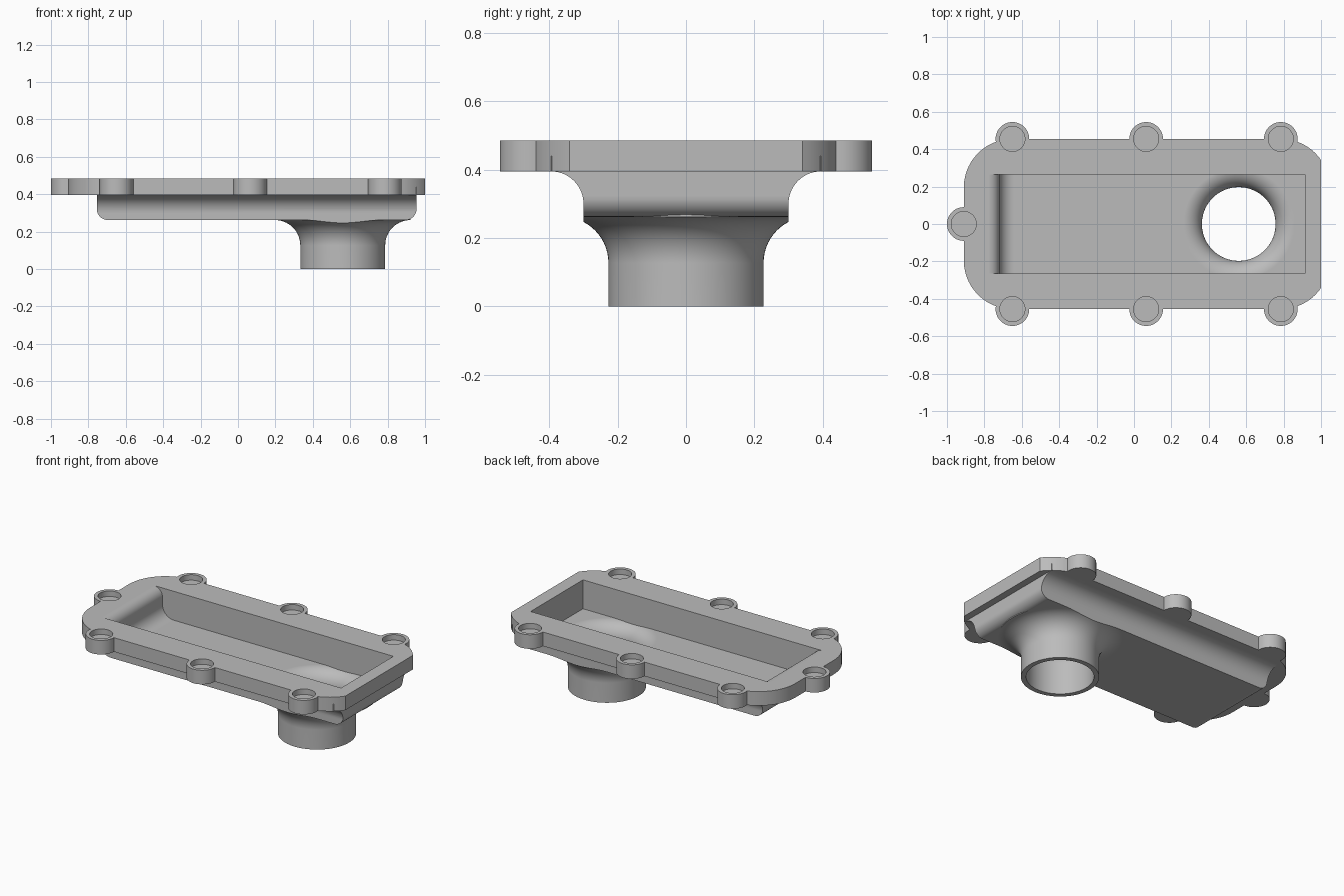
import bpy, bmesh
from math import sin, cos, pi, radians, sqrt
from mathutils import Matrix, Vector

cube = bpy.data.objects.get("Cube")
if cube:
    bpy.data.objects.remove(cube, do_unlink=True)

grey = bpy.data.materials.new("plain grey")
grey.use_nodes = True
colour = (0.5, 0.5, 0.5, 1)
grey.diffuse_color = colour
grey.node_tree.nodes["Principled BSDF"].inputs["Base Color"].default_value = colour

UNDER, TOP = 0.395, 0.485      # flange underside and top
FLOOR, BASE = 0.30, 0.262      # inside floor and outside bottom of the tray
PIPE_X = 0.56


def arc(cx, cy, r, start, end, n=14):
    """Points along an arc, angles in degrees."""
    angles = [radians(start + (end - start) * i / n) for i in range(n + 1)]
    return [(cx + r * cos(a), cy + r * sin(a)) for a in angles]


def finish(bm, name):
    bmesh.ops.remove_doubles(bm, verts=bm.verts, dist=1e-5)
    bmesh.ops.recalc_face_normals(bm, faces=bm.faces)
    mesh = bpy.data.meshes.new(name)
    bm.to_mesh(mesh)
    bm.free()
    mesh.materials.append(grey)
    ob = bpy.data.objects.new(name, mesh)
    bpy.context.collection.objects.link(ob)
    return ob


def prism(name, outline, place, lo, hi):
    """Extrude a 2D outline from lo to hi; place maps (u, v, depth) to x, y, z."""
    bm = bmesh.new()
    face = bm.faces.new([bm.verts.new(place(u, v, lo)) for u, v in outline])
    moved = bmesh.ops.extrude_face_region(bm, geom=[face])["geom"]
    shift = Vector(place(0, 0, hi)) - Vector(place(0, 0, lo))
    bmesh.ops.translate(bm, vec=shift,
                        verts=[g for g in moved if isinstance(g, bmesh.types.BMVert)])
    return finish(bm, name)


def along_x(u, v, d): return (d, u, v)
def along_y(u, v, d): return (u, d, v)
def along_z(u, v, d): return (u, v, d)


def box(name, x, y, z):
    return prism(name, [(x[0], y[0]), (x[1], y[0]), (x[1], y[1]), (x[0], y[1])], along_z, *z)


def disc(name, x, y, r, lo, hi):
    return prism(name, arc(x, y, r, 0, 360, 48)[:-1], along_z, lo, hi)


def lathe(name, profile, n=72):
    """Spin a radius/height profile, closed at both ends, about the pipe axis."""
    bm = bmesh.new()
    rings = [[bm.verts.new((PIPE_X + r * cos(2 * pi * i / n), r * sin(2 * pi * i / n), z))
              for i in range(n)] for r, z in profile]
    for a, b in zip(rings, rings[1:]):
        for i in range(n):
            j = (i + 1) % n
            bm.faces.new((a[i], a[j], b[j], b[i]))
    bm.faces.new(rings[0])
    bm.faces.new(rings[-1])
    return finish(bm, name)


def combine(ob, other, operation):
    """Apply a boolean and throw the second solid away."""
    mod = ob.modifiers.new("combine", 'BOOLEAN')
    mod.operation, mod.solver, mod.object = operation, 'EXACT', other
    graph = bpy.context.evaluated_depsgraph_get()
    mesh = bpy.data.meshes.new_from_object(ob.evaluated_get(graph))
    ob.modifiers.clear()
    ob.data = mesh
    bpy.data.objects.remove(other, do_unlink=True)


# Flange: rounded corners, cut straight at the pipe end
R, CY, LX, RX = 0.26, 0.195, -0.65, 0.785
clip = 90 - 55.8
half = arc(RX, CY, R, clip, 90) + arc(LX, CY, R, 90, 180)
half[0] = (1.0, CY + sqrt(R * R - (1 - RX) ** 2))
outline = half + [(x, -y) for x, y in reversed(half)]
cover = prism("gearbox_cover", outline, along_z, UNDER, TOP)

# Bolt bosses around the rim
bolts = [(x, s * 0.455) for x in (LX, 0.065, RX) for s in (-1, 1)] + [(-0.91, 0)]
for x, y in bolts:
    combine(cover, disc("bolt_boss", x, y, 0.09, UNDER, TOP), 'UNION')

# Tray: concave flared sides, with the bottom edge rounded at both ends
side = [(0.3, BASE)] + arc(0.395, FLOOR, 0.095, 180, 90) + [(0.395, 0.44)]
tray = prism("tray", side + [(-y, z) for y, z in reversed(side)], along_x, -0.755, 0.955)
ends = (arc(-0.695, BASE + 0.06, 0.06, 180, 270) + arc(0.895, BASE + 0.06, 0.06, 270, 360)
        + [(0.955, 0.5), (-0.755, 0.5)])
combine(tray, prism("tray_ends", ends, along_y, -0.5, 0.5), 'INTERSECT')

# Outlet pipe flaring into the tray bottom, trimmed at the tray sides
FR = 0.135
flare = [(0.227, 0)] + arc(0.227 + FR, BASE - FR, FR, 180, 90) + [(0.227 + FR, 0.28)]
pipe = lathe("outlet_pipe", flare)
combine(pipe, box("pipe_trim", (0, 0.95), (-0.3, 0.3), (-0.1, 0.4)), 'INTERSECT')
combine(tray, pipe, 'UNION')
combine(cover, tray, 'UNION')

# Tray cavity: square at the pipe end, an S-shaped ramp at the other
ramp = (arc(-0.78, TOP - 0.06, 0.06, 90, 0) + arc(-0.64, FLOOR + 0.08, 0.08, 180, 270))
cavity = [(-0.78, TOP + 0.1)] + ramp + [(0.915, FLOOR), (0.915, TOP + 0.1)]
combine(cover, prism("cavity", cavity, along_y, -0.265, 0.265), 'DIFFERENCE')

# Pipe bore with a rounded mouth in the tray floor
IR = 0.10
bore = [(0.197, -0.1)] + arc(0.197 + IR, FLOOR - IR, IR, 180, 90) + [(0.197 + IR, 0.4)]
cutter = lathe("bore", bore)
combine(cutter, box("bore_trim", (0, 0.915), (-0.265, 0.265), (-0.2, 0.36)), 'INTERSECT')
combine(cover, cutter, 'DIFFERENCE')

# Blind bolt recesses
for x, y in bolts:
    combine(cover, disc("bolt_recess", x, y, 0.067, TOP - 0.035, TOP + 0.1), 'DIFFERENCE')

# Clean up and shade
bm = bmesh.new()
bm.from_mesh(cover.data)
bmesh.ops.remove_doubles(bm, verts=bm.verts, dist=1e-4)
bm.to_mesh(cover.data)
bm.free()
cover.data.materials.clear()
cover.data.materials.append(grey)
for ob in bpy.context.selected_objects:
    ob.select_set(False)
bpy.context.view_layer.objects.active = cover
cover.select_set(True)
bpy.ops.object.shade_smooth_by_angle(angle=radians(25))
weighted = cover.modifiers.new("weighted_normals", 'WEIGHTED_NORMAL')
weighted.keep_sharp = True
